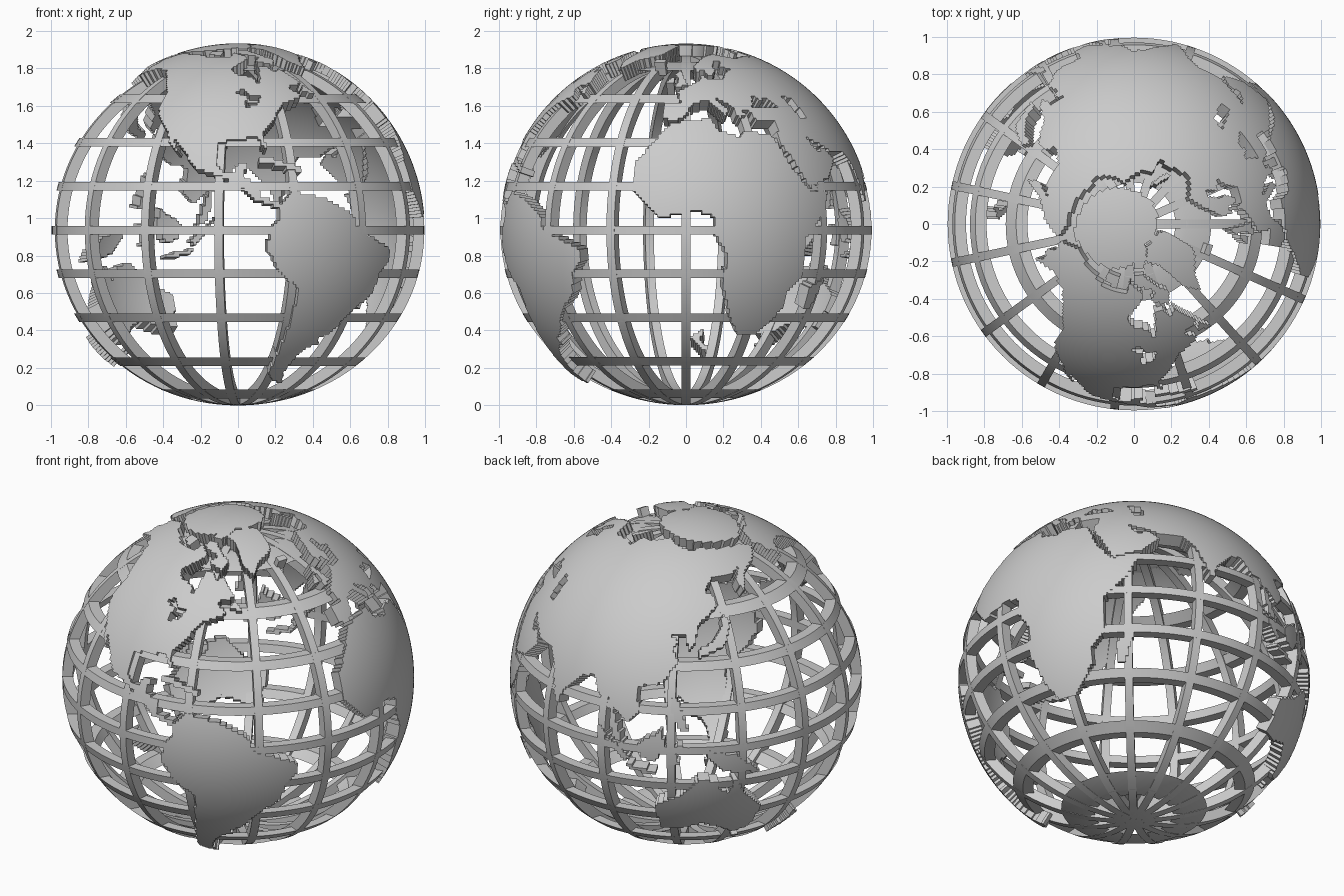
import bpy
import bmesh
from math import sin, cos, pi, radians, sqrt
from mathutils import Vector

CENTRE = Vector((0, 0, 0.936))
RIB_WIDE, RIB_TALL = 0.995, 0.936     # cage half-width and half-height
RIB_DEPTH, RIB_HALF = 0.06, 0.023     # radial depth and half thickness of bars
LAND_OUT, LAND_IN = 0.997, 0.92       # outer and inner radius of the land plates

if "Cube" in bpy.data.objects:
    bpy.data.objects.remove(bpy.data.objects["Cube"], do_unlink=True)

grey = bpy.data.materials.new("plain_grey")
grey.use_nodes = True
grey.diffuse_color = (0.6, 0.6, 0.6, 1)
grey.node_tree.nodes["Principled BSDF"].inputs["Base Color"].default_value = grey.diffuse_color


def finish(bm, name):
    """Turn a bmesh into a smooth shaded object with sharp edges kept."""
    bmesh.ops.recalc_face_normals(bm, faces=bm.faces)
    mesh = bpy.data.meshes.new(name)
    bm.to_mesh(mesh)
    bm.free()
    mesh.materials.append(grey)
    obj = bpy.data.objects.new(name, mesh)
    obj.location = CENTRE
    bpy.context.collection.objects.link(obj)
    bpy.ops.object.select_all(action='DESELECT')
    obj.select_set(True)
    bpy.context.view_layer.objects.active = obj
    bpy.ops.object.shade_smooth_by_angle(angle=radians(30))
    return obj


def sweep(bm, sections, closed):
    """Join four-cornered cross-sections into one bar."""
    loops = [[bm.verts.new(p) for p in section] for section in sections]
    pairs = list(zip(loops, loops[1:]))
    if closed:
        pairs.append((loops[-1], loops[0]))
    else:
        bm.faces.new(loops[0])
        bm.faces.new(loops[-1])
    for a, b in pairs:
        for i in range(4):
            j = (i + 1) % 4
            bm.faces.new((a[i], a[j], b[j], b[i]))


# Horizontal rings of the cage
def cage_radius(z):
    return RIB_WIDE * sqrt(max(0, 1 - (z / RIB_TALL) ** 2))


STEPS = 120
rings = bmesh.new()
for level in (-0.875, -0.702, -0.468, -0.234, 0, 0.234, 0.468, 0.702, 0.875):
    low, high = level - RIB_HALF, level + RIB_HALF
    r_low, r_high = cage_radius(low), cage_radius(high)
    profile = [(r_low, low), (r_high, high),
               (r_high - RIB_DEPTH, high), (r_low - RIB_DEPTH, low)]
    turns = [2 * pi * i / STEPS for i in range(STEPS)]
    sweep(rings, [[(r * cos(t), r * sin(t), z) for r, z in profile] for t in turns], True)
finish(rings, "cage_rings")

# Fifteen upright ribs running from pole to pole
ribs = bmesh.new()
for k in range(15):
    turn = 2 * pi * k / 15
    out = Vector((cos(turn), sin(turn), 0))
    side = Vector((-sin(turn), cos(turn), 0)) * RIB_HALF
    sections = []
    for i in range(STEPS // 2 + 1):
        a = pi * i / (STEPS // 2) - pi / 2
        edge = out * (RIB_WIDE * cos(a)) + Vector((0, 0, RIB_TALL * sin(a)))
        inner = edge * (1 - RIB_DEPTH)
        sections.append([edge - side, edge + side, inner + side, inner - side])
    sweep(ribs, sections, False)
finish(ribs, "cage_ribs")

# Coast outlines as (longitude, latitude) in degrees
north_america = [
    (-168, 66), (-156, 71), (-128, 70), (-115, 68), (-96, 68), (-94, 72), (-85, 69),
    (-82, 67), (-87, 64), (-94, 60), (-92, 57), (-82, 55), (-80, 51), (-78, 55),
    (-77, 61), (-71, 61), (-68, 58), (-64, 60), (-60, 55), (-56, 52), (-66, 50),
    (-60, 46), (-66, 44), (-70, 43), (-74, 40), (-76, 36), (-81, 31), (-80, 25),
    (-83, 30), (-90, 29), (-97, 28), (-97, 21), (-95, 18), (-91, 18), (-90, 21),
    (-87, 21), (-88, 16), (-83, 15), (-83, 10), (-77, 9), (-77, 7), (-84, 9),
    (-88, 13), (-94, 16), (-105, 20), (-109, 26), (-114, 31), (-110, 23), (-115, 29),
    (-117, 33), (-122, 37), (-124, 41), (-124, 48), (-130, 54), (-138, 59), (-150, 60),
    (-163, 55), (-158, 59), (-165, 61), (-161, 64)]
south_america = [
    (-77, 8), (-72, 12), (-62, 10), (-52, 5), (-50, 0), (-44, -2), (-35, -6), (-35, -9),
    (-39, -14), (-40, -20), (-48, -26), (-54, -34), (-58, -35), (-57, -38), (-62, -39),
    (-65, -43), (-68, -50), (-66, -55), (-72, -54), (-75, -50), (-73, -40), (-71, -30),
    (-70, -18), (-76, -14), (-81, -6), (-80, 0), (-77, 4)]
africa = [
    (-6, 35), (10, 37), (11, 33), (19, 30), (22, 32), (32, 31), (34, 27), (37, 20),
    (43, 12), (51, 12), (47, 4), (40, -3), (40, -15), (35, -20), (35, -24), (32, -29),
    (26, -34), (19, -34), (15, -27), (12, -17), (13, -8), (9, -1), (9, 4), (4, 6),
    (-8, 4), (-13, 8), (-17, 13), (-17, 21), (-10, 30)]
europe_and_arabia = [
    (-9, 37), (-9, 43), (-2, 43), (-4, 48), (2, 51), (8, 54), (9, 57), (11, 54), (20, 54),
    (22, 57), (29, 60), (22, 61), (25, 65), (21, 65), (17, 61), (18, 59), (15, 56),
    (12, 56), (11, 59), (6, 58), (5, 62), (14, 68), (25, 71), (41, 67), (60, 69),
    (60, 25), (57, 26), (48, 30), (51, 25), (56, 26), (59, 22), (52, 16), (43, 13),
    (39, 21), (35, 28), (36, 36), (28, 36), (26, 40), (23, 40), (24, 38), (21, 37),
    (19, 42), (13, 45), (18, 40), (16, 38), (9, 44), (3, 43), (-1, 37), (-5, 36)]
asia = [
    (60, 25), (60, 69), (68, 68), (70, 73), (80, 73), (104, 77), (113, 74), (130, 71),
    (140, 72), (160, 70), (180, 69), (190, 66), (179, 62), (170, 60), (163, 58),
    (157, 51), (156, 57), (163, 61), (155, 59), (142, 59), (135, 54), (140, 52),
    (140, 48), (130, 42), (129, 36), (126, 34), (125, 39), (118, 39), (122, 37),
    (120, 34), (122, 30), (117, 23), (108, 21), (109, 12), (105, 9), (100, 13),
    (104, 1), (100, 3), (98, 16), (94, 16), (91, 22), (87, 21), (80, 15), (77, 8),
    (73, 17), (72, 21), (67, 25)]
australia = [
    (114, -22), (122, -18), (130, -11), (136, -12), (136, -15), (140, -17), (142, -11),
    (146, -19), (153, -25), (152, -33), (150, -37), (144, -38), (138, -34), (131, -31),
    (123, -34), (115, -34)]
greenland = [
    (-73, 78), (-58, 75), (-54, 70), (-51, 64), (-44, 60), (-40, 65), (-22, 70),
    (-18, 76), (-12, 81), (-32, 83), (-60, 82)]
polar_ice = [
    (-170, 71), (-140, 73), (-120, 74), (-95, 77), (-60, 83), (0, 83), (60, 81),
    (90, 80), (120, 77), (150, 74), (190, 71), (190, 90), (-170, 90)]
northern_islands = [
    [(-62, 66), (-66, 62), (-78, 65), (-72, 68), (-90, 71), (-90, 74), (-80, 74)],
    [(-117, 70), (-105, 69), (-105, 73), (-118, 73)],
    [(-90, 76), (-78, 76), (-62, 82), (-90, 82)],
    [(-5, 50), (1, 51), (0, 53), (-3, 59), (-6, 57), (-4, 54)],
    [(-10, 52), (-6, 52), (-6, 55), (-9, 54)],
    [(-23, 64), (-15, 64), (-15, 66), (-23, 66)],
    [(52, 71), (57, 71), (68, 77), (60, 76)],
    [(-59, 48), (-53, 47), (-56, 51)]]
southern_islands = [
    [(44, -25), (47, -25), (50, -15), (44, -18)],
    [(95, 6), (106, -3), (105, -6)],
    [(105, -6), (115, -8), (115, -9), (106, -8)],
    [(109, 2), (117, 7), (118, 1), (115, -4), (110, -3)],
    [(119, 1), (125, 2), (121, 0), (123, -5), (119, -5)],
    [(131, 0), (141, -2), (151, -10), (143, -9), (138, -8), (133, -4)],
    [(120, 18), (122, 18), (126, 7), (123, 7), (120, 14)],
    [(130, 31), (141, 35), (145, 43), (142, 45), (140, 40), (136, 36), (130, 34)],
    [(145, -41), (148, -41), (147, -44)],
    [(173, -35), (178, -38), (175, -42), (167, -47), (167, -45), (174, -40)],
    [(-85, 22), (-75, 20), (-69, 18), (-69, 20), (-80, 23)]]
inland_seas = [
    [(-92, 47), (-88, 49), (-84, 46), (-80, 46), (-82, 42), (-87, 41), (-86, 46)],
    [(50, 37), (54, 37), (53, 45), (47, 46), (49, 41)],
    [(28, 41), (41, 41), (38, 45), (33, 44), (31, 47)]]


def inside(outline, x, y):
    hit = False
    for (ax, ay), (bx, by) in zip(outline, outline[1:] + outline[:1]):
        if (ay > y) != (by > y) and x < ax + (y - ay) * (bx - ax) / (by - ay):
            hit = not hit
    return hit


def build_land(name, outlines):
    """Raise every one-degree tile inside an outline into a curved plate."""
    tiles = set()
    for outline in outlines:
        xs, ys = zip(*outline)
        for lon in range(min(xs), max(xs)):
            for lat in range(min(ys), max(ys)):
                x, y = lon + 0.5, lat + 0.5
                if inside(outline, x, y) and not any(inside(s, x, y) for s in inland_seas):
                    tiles.add((lon, lat))
    bm = bmesh.new()
    corners = {}

    def corner(lon, lat):
        if (lon, lat) not in corners:
            a, b = radians(lon), radians(lat)
            corners[lon, lat] = bm.verts.new(
                Vector((cos(b) * cos(a), cos(b) * sin(a), sin(b))) * LAND_IN)
        return corners[lon, lat]

    for x, y in sorted(tiles):
        bm.faces.new([corner(x, y), corner(x + 1, y), corner(x + 1, y + 1), corner(x, y + 1)])
    bmesh.ops.remove_doubles(bm, verts=bm.verts, dist=0.0001)
    grown = bmesh.ops.extrude_face_region(bm, geom=bm.faces[:], use_keep_orig=True)
    for item in grown["geom"]:
        if isinstance(item, bmesh.types.BMVert):
            item.co *= LAND_OUT / LAND_IN
    finish(bm, name)


# Land plates
build_land("americas_land", [north_america, south_america])
build_land("africa_europe_asia_land", [africa, europe_and_arabia, asia])
build_land("australia_land", [australia])
build_land("greenland_land", [greenland])
build_land("polar_ice", [polar_ice])
build_land("northern_islands", northern_islands)
build_land("southern_islands", southern_islands)
